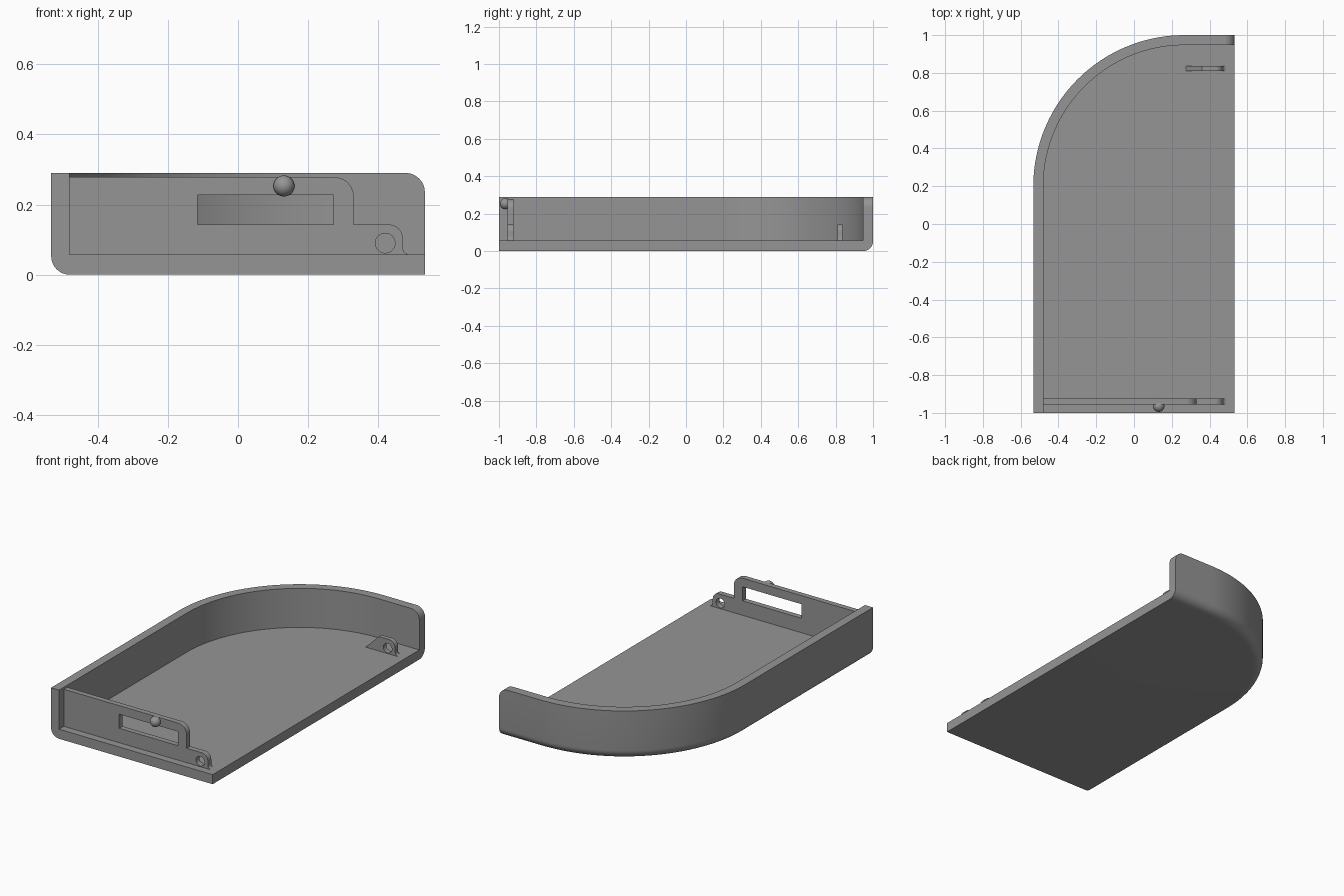
import bpy, bmesh, math

if "Cube" in bpy.data.objects:
    bpy.data.objects.remove(bpy.data.objects["Cube"])

HX, HY, TOP, FLOOR, WALL = 0.533, 1.0, 0.29, 0.057, 0.053
R_PLAN, R_EDGE, R_TOP = 0.8, 0.053, 0.055

grey = bpy.data.materials.new("mid grey")
grey.diffuse_color = (0.3, 0.3, 0.3, 1)
grey.use_nodes = True
grey.node_tree.nodes["Principled BSDF"].inputs["Base Color"].default_value = grey.diffuse_color


def finish(ob):
    ob.data.materials.clear()
    ob.data.materials.append(grey)
    bpy.ops.object.select_all(action='DESELECT')
    bpy.context.view_layer.objects.active = ob
    ob.select_set(True)
    bpy.ops.object.shade_smooth_by_angle(angle=math.radians(30))


def arc(cx, cz, r, a0, a1, n=10):
    return [(cx + r * math.cos(math.radians(a0 + (a1 - a0) * i / n)),
             cz + r * math.sin(math.radians(a0 + (a1 - a0) * i / n))) for i in range(n + 1)]


# Tray: a wall section swept around the back and left, closed by the floor
def build_tray():
    stations = []  # x, y, inward normal x, inward normal y, wall top
    for i in range(11):  # rounded free end of the back wall
        a = math.pi / 2 * i / 10
        stations.append((HX - R_TOP + R_TOP * math.cos(a), HY, 0, -1,
                         TOP - R_TOP + R_TOP * math.sin(a)))
    cx, cy = -HX + R_PLAN, HY - R_PLAN
    for i in range(49):  # large plan corner
        a = math.pi / 2 * (1 + i / 48)
        c, s = math.cos(a), math.sin(a)
        stations.append((cx + R_PLAN * c, cy + R_PLAN * s, -c, -s, TOP))
    stations.append((-HX, -HY, 1, 0, TOP))

    bm = bmesh.new()
    rows = []
    for x, y, nx, ny, top in stations:
        section = [(R_EDGE * (1 - math.sin(math.pi / 2 * k / 8)),
                    R_EDGE * (1 - math.cos(math.pi / 2 * k / 8))) for k in range(9)]
        section += [(0, top), (WALL, top), (WALL, FLOOR)]
        rows.append([bm.verts.new((x + nx * d, y + ny * d, z)) for d, z in section])
    low = bm.verts.new((HX, -HY, 0))
    high = bm.verts.new((HX, -HY, FLOOR))
    for a, b in zip(rows, rows[1:]):
        for k in range(len(a) - 1):
            bm.faces.new((a[k], a[k + 1], b[k + 1], b[k]))
    bm.faces.new([r[0] for r in rows] + [low])
    bm.faces.new([r[-1] for r in rows] + [high])
    bm.faces.new(rows[0] + [high, low])
    bm.faces.new(rows[-1] + [high, low])
    bmesh.ops.recalc_face_normals(bm, faces=bm.faces)
    me = bpy.data.meshes.new("tray")
    bm.to_mesh(me)
    bm.free()
    ob = bpy.data.objects.new("tray", me)
    bpy.context.collection.objects.link(ob)
    finish(ob)


# Upright plate: outline and holes in x-z, extruded between two y values
def plate(name, loops, y0, y1):
    cu = bpy.data.curves.new(name, 'CURVE')
    cu.dimensions = '2D'
    cu.fill_mode = 'BOTH'
    cu.extrude = (y1 - y0) / 2
    for pts in loops:
        sp = cu.splines.new('POLY')
        sp.points.add(len(pts) - 1)
        for p, (x, z) in zip(sp.points, pts):
            p.co = (x, z, 0, 1)
        sp.use_cyclic_u = True
    ob = bpy.data.objects.new(name, cu)
    bpy.context.collection.objects.link(ob)
    ob.location.y = (y0 + y1) / 2
    ob.rotation_euler.x = math.pi / 2
    bpy.ops.object.select_all(action='DESELECT')
    bpy.context.view_layer.objects.active = ob
    ob.select_set(True)
    bpy.ops.object.convert(target='MESH')
    ob = bpy.context.object
    bm = bmesh.new()
    bm.from_mesh(ob.data)
    bmesh.ops.remove_doubles(bm, verts=bm.verts, dist=0.0001)
    bmesh.ops.recalc_face_normals(bm, faces=bm.faces)
    bm.to_mesh(ob.data)
    bm.free()
    finish(ob)


build_tray()

# Shared hinge ear end: foot fillet, rounded shoulder and pin hole
SINK = FLOOR - 0.004
ear_end = [(0.49, SINK)] + arc(0.49, 0.077, 0.02, 270, 180, 6) + arc(0.43, 0.103, 0.04, 0, 90)
pin_hole = arc(0.42, 0.09, 0.028, 0, 360, 32)[:-1]

# Front plate with a window and a stepped end
front_outline = ([(-0.485, SINK)] + ear_end + [(0.33, 0.143)]
                 + arc(0.275, 0.223, 0.055, 0, 90) + [(-0.485, 0.278)])
window = [(-0.115, 0.143), (0.273, 0.143), (0.273, 0.227), (-0.115, 0.227)]
plate("front_plate", [front_outline, window, pin_hole], -0.955, -0.923)

# Rear hinge ear with a sloped back
rear_outline = [(0.271, SINK)] + ear_end + [(0.361, 0.143)]
plate("rear_hinge_ear", [rear_outline, pin_hole], 0.81, 0.837)

# Round catch on the front plate
bpy.ops.mesh.primitive_uv_sphere_add(segments=32, ring_count=16, radius=0.03,
                                     location=(0.131, -0.965, 0.253))
ball = bpy.context.object
ball.name = "catch_ball"
finish(ball)
